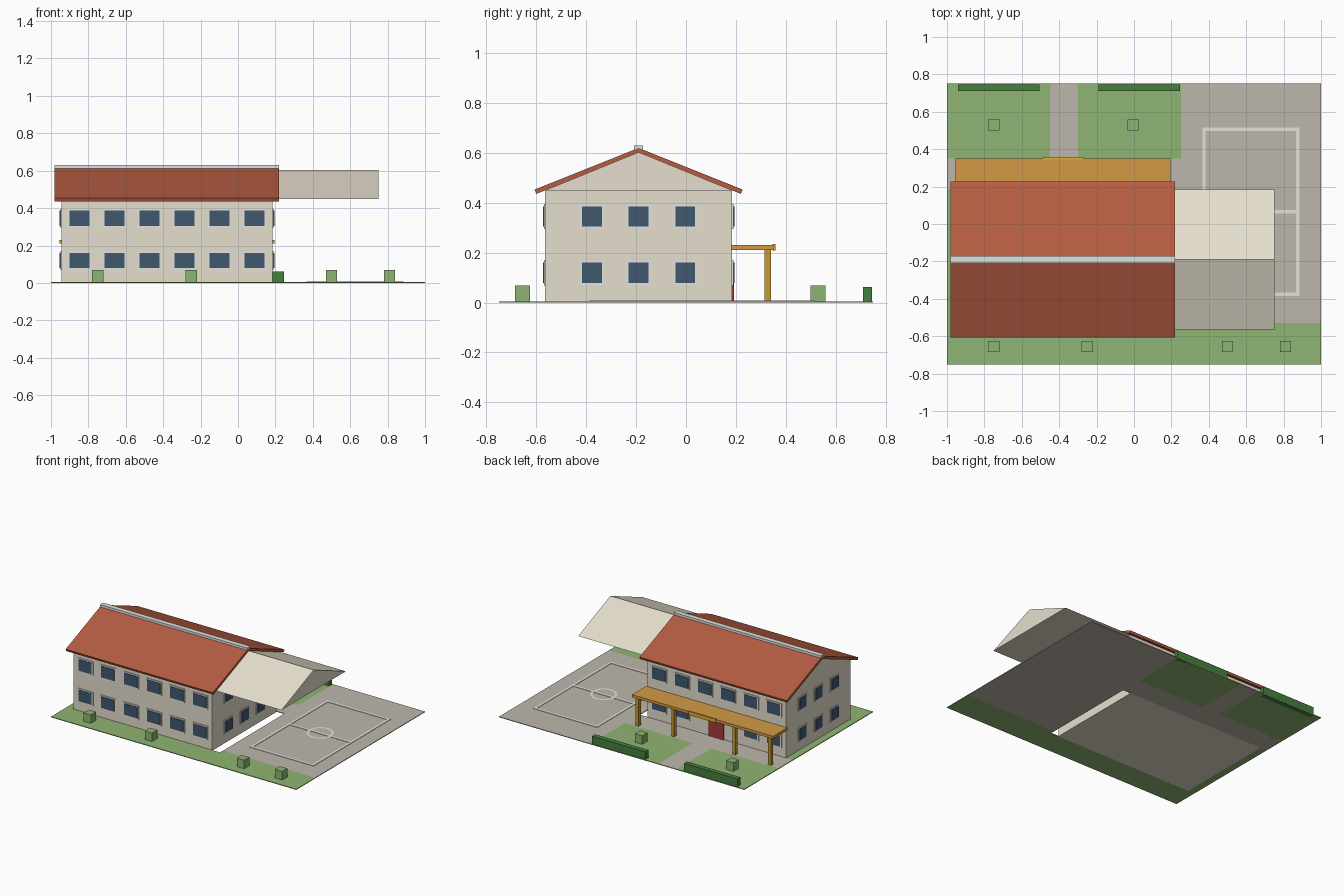
import bpy, bmesh, math

if "Cube" in bpy.data.objects:
    bpy.data.objects.remove(bpy.data.objects["Cube"])

CX, CY = -0.38, -0.19            # building centre
HX, HY, WALL_H = 0.565, 0.375, 0.45


def material(name, hex_color):
    rgb = [int(hex_color[i:i + 2], 16) / 255 for i in (0, 2, 4)]
    m = bpy.data.materials.new(name)
    m.diffuse_color = [((c + 0.055) / 1.055) ** 2.4 for c in rgb] + [1]
    m.use_nodes = True
    m.node_tree.nodes["Principled BSDF"].inputs["Base Color"].default_value = m.diffuse_color
    return m


CREAM = material("cream", "E6DFCE")
ROOF = material("roof_red", "B55C42")
WHITE = material("white", "E2E2DE")
GLASS = material("glass", "41586E")
WOOD = material("wood", "D39A46")
POST = material("post_ochre", "C69A2E")
SIGN = material("sign_yellow", "E0B030")
DOOR = material("door_red", "A83A3A")
GRASS = material("grass", "8FB573")
HEDGE = material("hedge", "45803F")
SHRUB = material("shrub", "8DB573")
PAVE = material("paving", "BDB7AC")


def finish(name, bm, mat):
    bmesh.ops.recalc_face_normals(bm, faces=bm.faces)
    me = bpy.data.meshes.new(name)
    bm.to_mesh(me)
    bm.free()
    me.materials.append(mat)
    ob = bpy.data.objects.new(name, me)
    bpy.context.collection.objects.link(ob)
    return ob


def boxes(name, mat, items):
    """One object from boxes given as (x0, x1, y0, y1, z0, z1)."""
    bm = bmesh.new()
    for x0, x1, y0, y1, z0, z1 in items:
        for v in bmesh.ops.create_cube(bm, size=1)["verts"]:
            v.co = (x1 if v.co.x > 0 else x0,
                    y1 if v.co.y > 0 else y0,
                    z1 if v.co.z > 0 else z0)
    return finish(name, bm, mat)


def extrude_x(name, mat, profile, x0, x1):
    """Extrude a (y, z) profile along x."""
    bm = bmesh.new()
    face = bm.faces.new([bm.verts.new((x0, y, z)) for y, z in profile])
    new = bmesh.ops.extrude_face_region(bm, geom=[face])["geom"]
    bmesh.ops.translate(bm, vec=(x1 - x0, 0, 0),
                        verts=[g for g in new if isinstance(g, bmesh.types.BMVert)])
    return finish(name, bm, mat)


# Ground
G = 0.005
boxes("lawn", GRASS, [(-1, 1, -0.75, -0.565, 0, G), (0.25, 1, -0.565, -0.53, 0, G),
                      (-1, -0.945, -0.565, 0.185, 0, G),
                      (-1, -0.45, 0.35, 0.75, 0, G), (-0.3, 0.25, 0.35, 0.75, 0, G)])
boxes("paving", PAVE, [(0.25, 1, -0.53, 0.75, 0, G), (-1, 0.25, 0.185, 0.35, 0, G),
                       (-0.45, -0.3, 0.35, 0.75, 0, G)])

# Sports court markings
L, R, B, T, W = 0.365, 0.885, -0.385, 0.515, 0.018
M = (B + T) / 2
boxes("court_lines", WHITE, [(L, R, B, B + W, G, 0.008), (L, R, T - W, T, G, 0.008),
                             (L, L + W, B + W, T - W, G, 0.008),
                             (R - W, R, B + W, T - W, G, 0.008),
                             (L + W, R - W, M - W / 2, M + W / 2, G, 0.0078)])
bm = bmesh.new()
rings = [[bm.verts.new(((L + R) / 2 + r * math.cos(i * math.tau / 32),
                        M + r * math.sin(i * math.tau / 32), 0.0085))
          for i in range(32)] for r in (0.075, 0.092)]
for i in range(32):
    j = (i + 1) % 32
    bm.faces.new((rings[0][i], rings[1][i], rings[1][j], rings[0][j]))
finish("court_circle", bm, WHITE)

# Main building and the long gable prism that runs past it
boxes("walls", CREAM, [(CX - HX, CX + HX, CY - HY, CY + HY, 0, WALL_H)])
extrude_x("gable_block", CREAM, [(CY - HY, WALL_H), (CY + HY, WALL_H), (CY, 0.603)],
          CX - HX, 0.75)

# Roof slopes and ridge cap
for side, s in (("front", -1), ("back", 1)):
    extrude_x("roof_" + side, ROOF,
              [(CY, 0.6), (CY + s * 0.41, 0.436), (CY + s * 0.417, 0.453), (CY, 0.62)],
              CX - 0.6, CX + 0.6)
boxes("ridge_cap", WHITE, [(CX - 0.6, CX + 0.6, CY - 0.018, CY + 0.018, 0.608, 0.63)])


# Windows: pale surround with glass pane on all four walls
def panel(wall, c, z, hw, hz, out):
    if wall in ("front", "back"):
        s = -1 if wall == "front" else 1
        y = CY + s * HY
        a, b = sorted((y - s * 0.005, y + s * out))
        return (c - hw, c + hw, a, b, z - hz, z + hz)
    s = -1 if wall == "left" else 1
    x = CX + s * HX
    a, b = sorted((x - s * 0.005, x + s * out))
    return (a, b, c - hw, c + hw, z - hz, z + hz)


for wall in ("front", "back", "left", "right"):
    long_wall = wall in ("front", "back")
    centres = ([CX + (i - 2.5) * 0.187 for i in range(6)] if long_wall
               else [CY + i * 0.187 for i in (-1, 0, 1)])
    half = 0.053 if long_wall else 0.04
    spots = [(c, z) for z in (0.12, 0.345) for c in centres
             if not (wall == "back" and z < 0.2 and abs(c - CX) < 0.1)]
    boxes(wall + "_window_frames", WHITE,
          [panel(wall, c, z, half + 0.01, 0.051, 0.005) for c, z in spots])
    boxes(wall + "_window_glass", GLASS,
          [panel(wall, c, z, half, 0.041, 0.009) for c, z in spots])

# Entrance door, canopy, posts and blank sign
boxes("door", DOOR, [(CX - 0.06, CX + 0.06, 0.18, 0.193, G, 0.155)])
boxes("canopy", WOOD, [(CX - 0.575, CX + 0.575, 0.18, 0.35, 0.21, 0.23)])
boxes("canopy_posts", POST, [(CX + d - 0.012, CX + d + 0.012, 0.315, 0.34, 0, 0.21)
                             for d in (-0.54, -0.25, 0.25, 0.54)])
boxes("canopy_sign", SIGN, [(CX - 0.11, CX + 0.11, 0.346, 0.358, 0.208, 0.235)])

# Planting
boxes("hedges", HEDGE, [(x, x + 0.435, 0.71, 0.745, 0, 0.062) for x in (-0.94, -0.19)])
boxes("shrubs", SHRUB, [(x - 0.03, x + 0.03, y - 0.03, y + 0.03, 0, 0.068)
                        for x, y in ((-0.75, 0.53), (-0.005, 0.53), (-0.75, -0.655),
                                     (-0.25, -0.655), (0.5, -0.655), (0.81, -0.655))])
